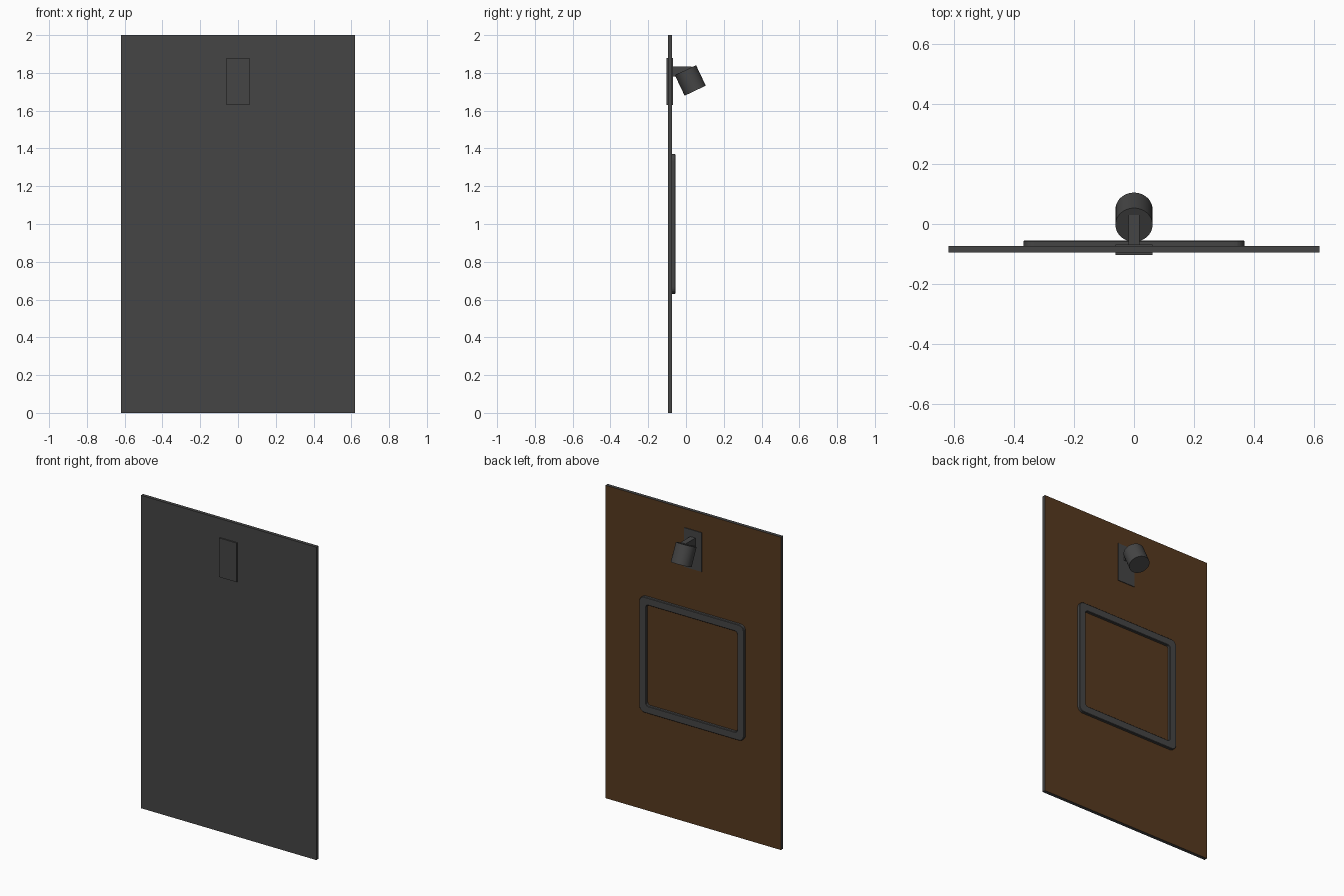
import bpy, bmesh, math

if "Cube" in bpy.data.objects:
    bpy.data.objects.remove(bpy.data.objects["Cube"])


def material(name, rgb):
    m = bpy.data.materials.new(name)
    m.diffuse_color = (*rgb, 1)
    m.use_nodes = True
    m.node_tree.nodes["Principled BSDF"].inputs["Base Color"].default_value = m.diffuse_color
    return m


DARK = material("dark_grey", (0.06, 0.06, 0.06))
BROWN = material("brown", (0.095, 0.042, 0.014))


def box(name, x, y, z):
    """Box from (min, max) ranges."""
    bpy.ops.mesh.primitive_cube_add(size=1, location=[sum(r) / 2 for r in (x, y, z)])
    ob = bpy.context.object
    ob.name = name
    ob.scale = [r[1] - r[0] for r in (x, y, z)]
    bpy.ops.object.transform_apply(location=False, rotation=False, scale=True)
    ob.data.materials.append(DARK)
    return ob


def rounded_square(half, radius, segments=5):
    """Outline of a square with rounded corners, as (x, z) points."""
    c = half - radius
    pts = []
    for k, (sx, sz) in enumerate(((1, 1), (-1, 1), (-1, -1), (1, -1))):
        for i in range(segments + 1):
            a = math.pi / 2 * (k + i / segments)
            pts.append((sx * c + radius * math.cos(a), sz * c + radius * math.sin(a)))
    return pts


# Backing board, brown on its rear face only
board = box("board", (-0.62, 0.62), (-0.095, -0.073), (0, 2))
board.data.materials.append(BROWN)
for p in board.data.polygons:
    if p.normal.y > 0.9:
        p.material_index = 1

# Square frame: cross-section swept through rounded outlines (half size, radius, y)
section = [(0.37, 0.035, -0.075), (0.37, 0.035, -0.058), (0.367, 0.032, -0.055),
           (0.325, 0.02, -0.055), (0.322, 0.017, -0.058), (0.322, 0.017, -0.075)]
bm = bmesh.new()
rings = [[bm.verts.new((x, y, z + 1.0)) for x, z in rounded_square(h, r)]
         for h, r, y in section]
for k, ring in enumerate(rings):
    nxt = rings[(k + 1) % len(rings)]
    n = len(ring)
    for i in range(n):
        j = (i + 1) % n
        bm.faces.new((ring[i], ring[j], nxt[j], nxt[i]))
bmesh.ops.recalc_face_normals(bm, faces=bm.faces)
mesh = bpy.data.meshes.new("square_frame")
bm.to_mesh(mesh)
bm.free()
frame = bpy.data.objects.new("square_frame", mesh)
bpy.context.collection.objects.link(frame)
mesh.materials.append(DARK)

# Lamp mounting plate and arm
box("lamp_plate", (-0.062, 0.062), (-0.103, -0.069), (1.63, 1.88))
box("lamp_arm", (-0.018, 0.018), (-0.08, 0.03), (1.78, 1.835))

# Tilted cylindrical lamp head
bpy.ops.mesh.primitive_cylinder_add(vertices=48, radius=0.062, depth=0.12,
                                    location=(0, 0.023, 1.76),
                                    rotation=(math.radians(25.5), 0, 0))
lamp = bpy.context.object
lamp.name = "lamp_head"
lamp.data.materials.append(DARK)
bpy.ops.object.shade_smooth_by_angle(angle=math.radians(30))
